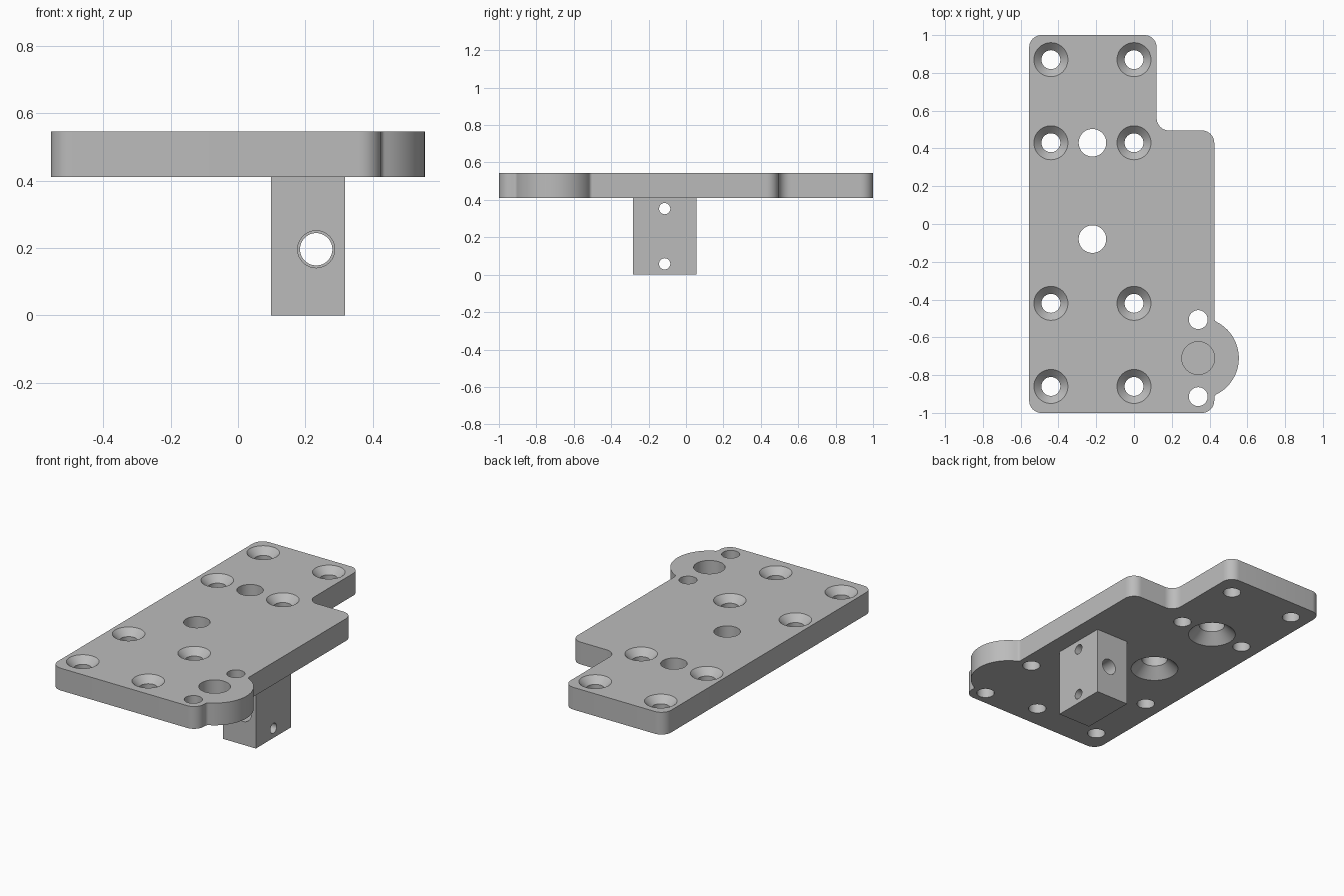
import bpy, bmesh, math
from mathutils import Matrix, Vector

if "Cube" in bpy.data.objects:
    bpy.data.objects.remove(bpy.data.objects["Cube"])

grey = bpy.data.materials.new("machined_grey")
grey.use_nodes = True
COLOUR = (0.5, 0.5, 0.5, 1)
grey.diffuse_color = COLOUR
grey.node_tree.nodes["Principled BSDF"].inputs["Base Color"].default_value = COLOUR

BOTTOM, TOP, OVER = 0.41, 0.545, 0.05
SIDES = 48


def make_object(name, bm):
    bmesh.ops.recalc_face_normals(bm, faces=bm.faces)
    mesh = bpy.data.meshes.new(name)
    bm.to_mesh(mesh)
    bm.free()
    mesh.materials.append(grey)
    ob = bpy.data.objects.new(name, mesh)
    bpy.context.collection.objects.link(ob)
    return ob


def lathe(bm, profile, place):
    """Closed solid of revolution about z from (radius, height) pairs."""
    rings = []
    for r, z in profile:
        turn = [2 * math.pi * i / SIDES for i in range(SIDES)]
        rings.append([bm.verts.new(place @ Vector((r * math.cos(a), r * math.sin(a), z))) for a in turn])
    for a, b in zip(rings, rings[1:]):
        for i in range(SIDES):
            j = (i + 1) % SIDES
            bm.faces.new((a[i], a[j], b[j], b[i]))
    bm.faces.new(rings[0][::-1])
    bm.faces.new(rings[-1])


def cut(ob, bm):
    cutter = make_object("hole_cutter", bm)
    cutter.hide_render = True
    mod = ob.modifiers.new("holes", "BOOLEAN")
    mod.operation, mod.solver, mod.object = "DIFFERENCE", "EXACT", cutter
    bpy.ops.object.select_all(action="DESELECT")
    bpy.context.view_layer.objects.active = ob
    ob.select_set(True)
    bpy.ops.object.modifier_apply(modifier=mod.name)
    bpy.data.objects.remove(cutter)
    bpy.ops.object.shade_smooth_by_angle(angle=math.radians(30))


def arc(cx, cy, r, start, end, steps=10):
    angles = [math.radians(start + (end - start) * i / steps) for i in range(steps + 1)]
    return [(cx + r * math.cos(a), cy + r * math.sin(a)) for a in angles]


# Plate outline, counter-clockwise, with a rounded ear on the left side
LEFT, RIGHT, STEP_X, STEP_Y, R = 0.425, -0.555, 0.12, 0.495, 0.065
EAR_X, EAR_Y, EAR_R, FILLET = 0.34, -0.71, 0.215, 0.02
dx = LEFT + FILLET - EAR_X
lean = math.degrees(math.acos(dx / (EAR_R + FILLET)))
dy = math.sqrt((EAR_R + FILLET) ** 2 - dx ** 2)
outline = arc(RIGHT + R, -1 + R, R, 180, 270)
outline += arc(LEFT - R, -1 + R, R, 270, 360)
outline += arc(LEFT + FILLET, EAR_Y - dy, FILLET, 180, 180 - lean, 6)
outline += arc(EAR_X, EAR_Y, EAR_R, -lean, lean, 32)[1:-1]
outline += arc(LEFT + FILLET, EAR_Y + dy, FILLET, 180 + lean, 180, 6)
outline += arc(LEFT - R, STEP_Y - R, R, 0, 90)
outline += arc(STEP_X + R, STEP_Y + R, R, 270, 180)
outline += arc(STEP_X - R, 1 - R, R, 0, 90)
outline += arc(RIGHT + R, 1 - R, R, 90, 180)

bm = bmesh.new()
base = bm.faces.new([bm.verts.new((x, y, BOTTOM)) for x, y in outline])
extruded = bmesh.ops.extrude_face_region(bm, geom=[base], use_keep_orig=True)
new_verts = [v for v in extruded["geom"] if isinstance(v, bmesh.types.BMVert)]
bmesh.ops.translate(bm, vec=(0, 0, TOP - BOTTOM), verts=new_verts)
plate = make_object("mounting_plate", bm)

holes = bmesh.new()
# Countersunk screw holes from above
for x in (-0.44, 0):
    for y in (-0.86, -0.42, 0.43, 0.87):
        lathe(holes, [(0.05, BOTTOM - OVER), (0.05, TOP - 0.04), (0.09, TOP), (0.09, TOP + OVER)],
              Matrix.Translation((x, y, 0)))
# Larger holes countersunk from below
for y in (-0.08, 0.43):
    lathe(holes, [(0.134, BOTTOM - OVER), (0.134, BOTTOM), (0.073, BOTTOM + 0.06), (0.073, TOP + OVER)],
          Matrix.Translation((-0.22, y, 0)))
# Small through holes either side of the blind pocket in the ear
for side in (-1, 1):
    lathe(holes, [(0.05, BOTTOM - OVER), (0.05, TOP + OVER)],
          Matrix.Translation((EAR_X, EAR_Y + side * 0.204, 0)))
lathe(holes, [(0.087, TOP - 0.1), (0.087, TOP + OVER)], Matrix.Translation((EAR_X, EAR_Y, 0)))
cut(plate, holes)

# Block hanging beneath the plate
X0, X1, Y0, Y1 = 0.098, 0.318, -0.283, 0.055
bm = bmesh.new()
bmesh.ops.create_cube(bm, size=1)
bmesh.ops.scale(bm, vec=(X1 - X0, Y1 - Y0, BOTTOM), verts=bm.verts)
bmesh.ops.translate(bm, vec=((X0 + X1) / 2, (Y0 + Y1) / 2, BOTTOM / 2), verts=bm.verts)
block = make_object("hanging_block", bm)

holes = bmesh.new()
# Stepped bore running front to back
along_y = Matrix.Translation((0.232, 0, 0.196)) @ Matrix.Rotation(-math.pi / 2, 4, "X")
middle = (Y0 + Y1) / 2
lathe(holes, [(0.055, Y0 - OVER), (0.055, middle), (0.048, middle), (0.048, Y1 + OVER)], along_y)
# Cross holes running side to side
for z in (0.058, 0.353):
    lathe(holes, [(0.03, X0 - OVER), (0.03, X1 + OVER)],
          Matrix.Translation((0, -0.114, z)) @ Matrix.Rotation(math.pi / 2, 4, "Y"))
cut(block, holes)
